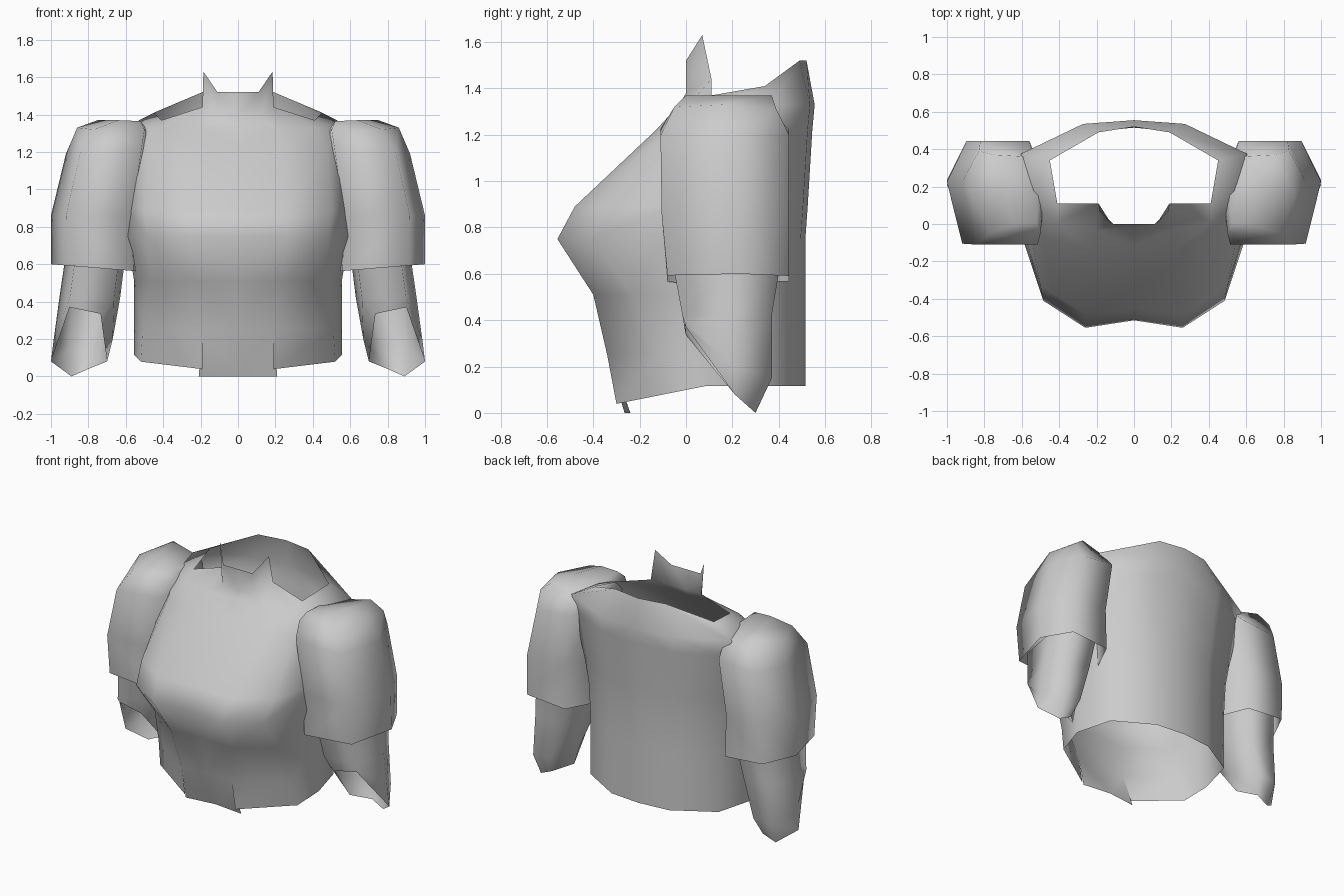
import bpy, bmesh

cube = bpy.data.objects.get("Cube")
if cube:
    bpy.data.objects.remove(cube, do_unlink=True)

# One plain cloth colour
cloth = bpy.data.materials.new("grey_cloth")
cloth.use_nodes = True
GREY = (0.6, 0.6, 0.6, 1)
cloth.diffuse_color = GREY
cloth.node_tree.nodes["Principled BSDF"].inputs["Base Color"].default_value = GREY


def loft(name, rings, closed=False, cap=False, skip=()):
    """Skin a stack of rings (bottom to top) and mirror it across x.
    Equal points share one vertex, so doubled columns close up."""
    bm = bmesh.new()
    known = {}

    def vert(point):
        if point not in known:
            known[point] = bm.verts.new(point)
        return known[point]

    rows = [[vert(p) for p in ring] for ring in rings]
    for i, (low, high) in enumerate(zip(rows, rows[1:])):
        count = len(high)
        for j in range(count if closed else count - 1):
            k = (j + 1) % count
            corners = list(dict.fromkeys((low[j], low[k], high[k], high[j])))
            if (i, j) not in skip and len(corners) > 2:
                bm.faces.new(corners)
    if cap:
        bm.faces.new(rows[-1])
    for f in bm.faces:
        f.smooth = True
    mesh = bpy.data.meshes.new(name)
    bm.to_mesh(mesh)
    bm.free()
    mesh.materials.append(cloth)
    obj = bpy.data.objects.new(name, mesh)
    bpy.context.collection.objects.link(obj)
    mirror = obj.modifiers.new("mirror", 'MIRROR')
    mirror.use_clip = True


def body_ring(z, middle, chest, flank, side, corner, rear):
    """Half a body section from the front middle round to the back middle.
    The chest point is doubled to allow a split below it."""
    plan = [(0, middle), chest, chest, flank, side,
            corner, (0.45 * corner[0], rear - 0.02), (0, rear)]
    return [(x, y, z) for x, y in plan]


# Torso: hem rises towards the sides, a centre panel hangs in the front split
waist_side, waist_corner, waist_rear = (0.555, 0.08), (0.485, 0.34), 0.515
hem = [(x, y, 0.115 + 0.2 * min(0, y - 0.08)) for x, y, z in
       body_ring(0, -0.29, (0.19, -0.3), (0.52, -0.1), waist_side, waist_corner, waist_rear)]
hem[:2] = [(0, -0.24, 0), (0.21, -0.265, 0)]
neck_front = (0.12, 0, 1.38)
collar_front = (0.11, 0, 1.52)
neck = [(0, 0, 1.38), neck_front, neck_front, (0.19, 0.11, 1.44), (0.41, 0.11, 1.37),
        (0.45, 0.34, 1.41), (0.19, 0.49, 1.52), (0, 0.52, 1.52)]
collar_edge = [(0, 0, 1.52), collar_front, collar_front, (0.185, 0.07, 1.63)]
loft("torso", [
    hem,
    body_ring(0.25, -0.33, (0.19, -0.34), (0.51, -0.13), waist_side, waist_corner, waist_rear),
    body_ring(0.51, -0.39, (0.23, -0.4), (0.47, -0.23), waist_side, waist_corner, waist_rear),
    body_ring(0.75, -0.515, (0.26, -0.555), (0.485, -0.41), (0.595, -0.08), (0.5, 0.34), 0.515),
    body_ring(0.89, -0.45, (0.26, -0.48), (0.5, -0.33), (0.585, -0.06), (0.52, 0.35), 0.525),
    body_ring(1.22, -0.12, (0.24, -0.13), (0.48, -0.07), (0.575, 0.08), (0.585, 0.37), 0.545),
    body_ring(1.33, -0.03, (0.2, -0.03), (0.41, 0.01), (0.56, 0.13), (0.605, 0.375), 0.555),
    neck,
    collar_edge,
], skip={(0, 1)})


def arm_ring(x0, x1, y0, y1, z_in, z_out):
    """Six-sided arm section, tilting from the inner to the outer side."""
    w, mid = x1 - x0, y0 + 0.6 * (y1 - y0)
    plan = [(x1 - 0.17 * w, y0), (x1, mid), (x1 - 0.22 * w, y1),
            (x0 + 0.2 * w, y1), (x0, mid), (x0 + 0.1 * w, y0)]
    return [(x, y, z_in + (z_out - z_in) * (x - x0) / w) for x, y in plan]


# Wide upper sleeves, the shoulder sloping down towards the back of the body
shoulder = [(0.77, -0.05, 1.32), (0.86, 0.16, 1.33), (0.83, 0.39, 1.31),
            (0.55, 0.4, 1.27), (0.48, 0.2, 1.31), (0.5, -0.05, 1.32)]
shoulder_top = [(0.64, 0, 1.37), (0.71, 0.2, 1.37), (0.75, 0.37, 1.37),
                (0.57, 0.36, 1.33), (0.51, 0.2, 1.345), (0.52, 0, 1.365)]
loft("upper_sleeves", [
    arm_ring(0.51, 1.0, -0.08, 0.445, 0.56, 0.6),
    arm_ring(0.52, 1.0, -0.105, 0.445, 0.86, 0.86),
    arm_ring(0.47, 0.92, -0.11, 0.445, 1.23, 1.19),
    shoulder,
    shoulder_top,
], closed=True, cap=True)

# Narrow lower sleeves with a slanted open cuff
cuff = [(0.9, 0, 0.37), (1.0, 0.21, 0.08), (0.89, 0.3, 0),
        (0.8, 0.31, 0.04), (0.7, 0.21, 0.08), (0.735, 0, 0.335)]
wrist = [(0.91, -0.005, 0.39), (0.985, 0.21, 0.2), (0.9, 0.37, 0.15),
         (0.77, 0.37, 0.16), (0.67, 0.2, 0.2), (0.7, -0.005, 0.36)]
loft("lower_sleeves", [
    cuff,
    wrist,
    arm_ring(0.63, 0.955, -0.015, 0.37, 0.42, 0.42),
    arm_ring(0.6, 0.92, -0.06, 0.41, 0.66, 0.66),
], closed=True)
